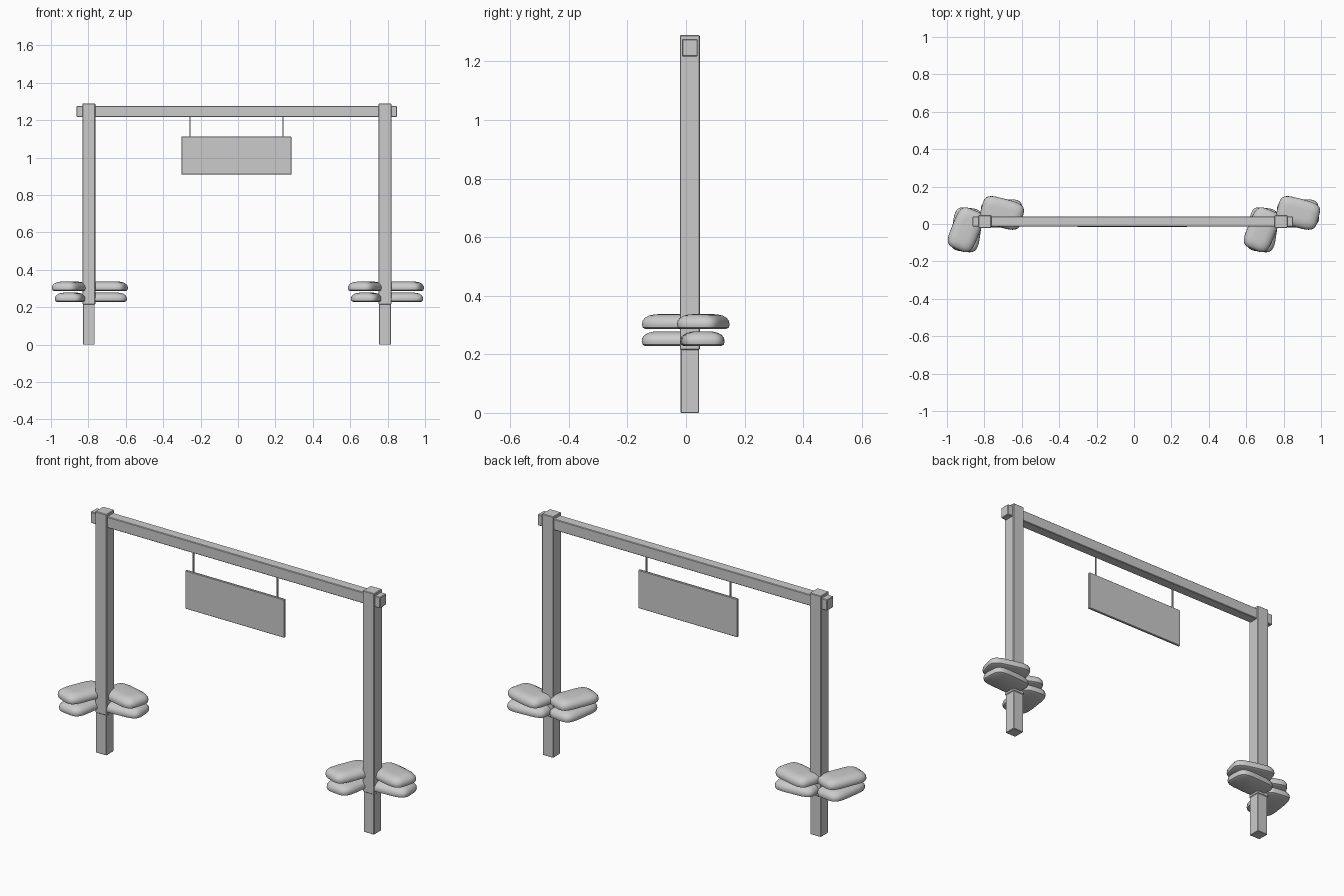
import bpy, bmesh
from math import cos, sin, radians, pi, copysign

if "Cube" in bpy.data.objects:
    bpy.data.objects.remove(bpy.data.objects["Cube"])

POST_GAP = 1.583   # distance between the two posts
POST_X = -0.797
POST_Y = 0.013


def box(name, x, y, z, bevel=0.0):
    """Box from (min, max) ranges with an optional small edge chamfer."""
    bpy.ops.mesh.primitive_cube_add(size=1, location=(sum(x) / 2, sum(y) / 2, sum(z) / 2))
    ob = bpy.context.object
    ob.name = name
    ob.scale = (x[1] - x[0], y[1] - y[0], z[1] - z[0])
    bpy.ops.object.transform_apply(location=False, rotation=False, scale=True)
    if bevel:
        mod = ob.modifiers.new("edge", 'BEVEL')
        mod.width = bevel
        mod.segments = 1
    return ob


def stone(name, cx, cy, z0, height, a, b, angle):
    """Flat rounded stone: stacked superellipse rings, flat base, soft top."""
    layers = [(0, .012), (.1, .003), (.3, 0), (.55, .002), (.75, .009),
              (.9, .021), (.98, .037), (1, .05)]
    seg, power, t = 40, 2 / 4, radians(angle)
    bm = bmesh.new()
    rings = []
    for h, inset in layers:
        ring = []
        for i in range(seg):
            u = 2 * pi * i / seg
            px = copysign(abs(cos(u)) ** power, cos(u)) * (a - inset)
            py = copysign(abs(sin(u)) ** power, sin(u)) * (b - inset)
            ring.append(bm.verts.new((px * cos(t) - py * sin(t),
                                      px * sin(t) + py * cos(t), h * height)))
        rings.append(ring)
    for r0, r1 in zip(rings, rings[1:]):
        for i in range(seg):
            j = (i + 1) % seg
            bm.faces.new((r0[i], r0[j], r1[j], r1[i]))
    bm.faces.new(rings[0][::-1])
    bm.faces.new(rings[-1])
    me = bpy.data.meshes.new(name)
    bm.to_mesh(me)
    bm.free()
    ob = bpy.data.objects.new(name, me)
    ob.location = (cx, cy, z0)
    bpy.context.collection.objects.link(ob)
    bpy.ops.object.select_all(action='DESELECT')
    ob.select_set(True)
    bpy.context.view_layer.objects.active = ob
    bpy.ops.object.shade_smooth_by_angle(angle=radians(40))


def around(c, half):
    return (c - half, c + half)


# Posts (slightly slimmer foot) and the stones stacked beside each one
for side, dx in (("left", 0), ("right", POST_GAP)):
    px = POST_X + dx
    box(side + "_post", around(px, .034), around(POST_Y, .034), (.215, 1.29), .003)
    box(side + "_post_foot", around(px, .031), around(POST_Y, .031), (0, .23), .002)
    stone(side + "_outer_upper_stone", -.90 + dx, -.031, .286, .051, .115, .075, 68)
    stone(side + "_outer_lower_stone", -.896 + dx, -.031, .228, .050, .118, .077, 82)
    stone(side + "_inner_upper_stone", -.706 + dx, .059, .286, .051, .113, .077, -15)
    stone(side + "_inner_lower_stone", -.706 + dx, .056, .228, .050, .112, .074, 3)

# Cross beam through both posts
box("cross_beam", (-.863, .85), (-.014, .04), (1.217, 1.276), .003)

# Hanging sign board and its two rods
box("sign_board", (-.302, .285), (-.016, -.003), (.909, 1.113), .002)
for name, x in (("left_hanger", -.257), ("right_hanger", .24)):
    box(name, around(x, .003), around(-.009, .003), (1.11, 1.225))
